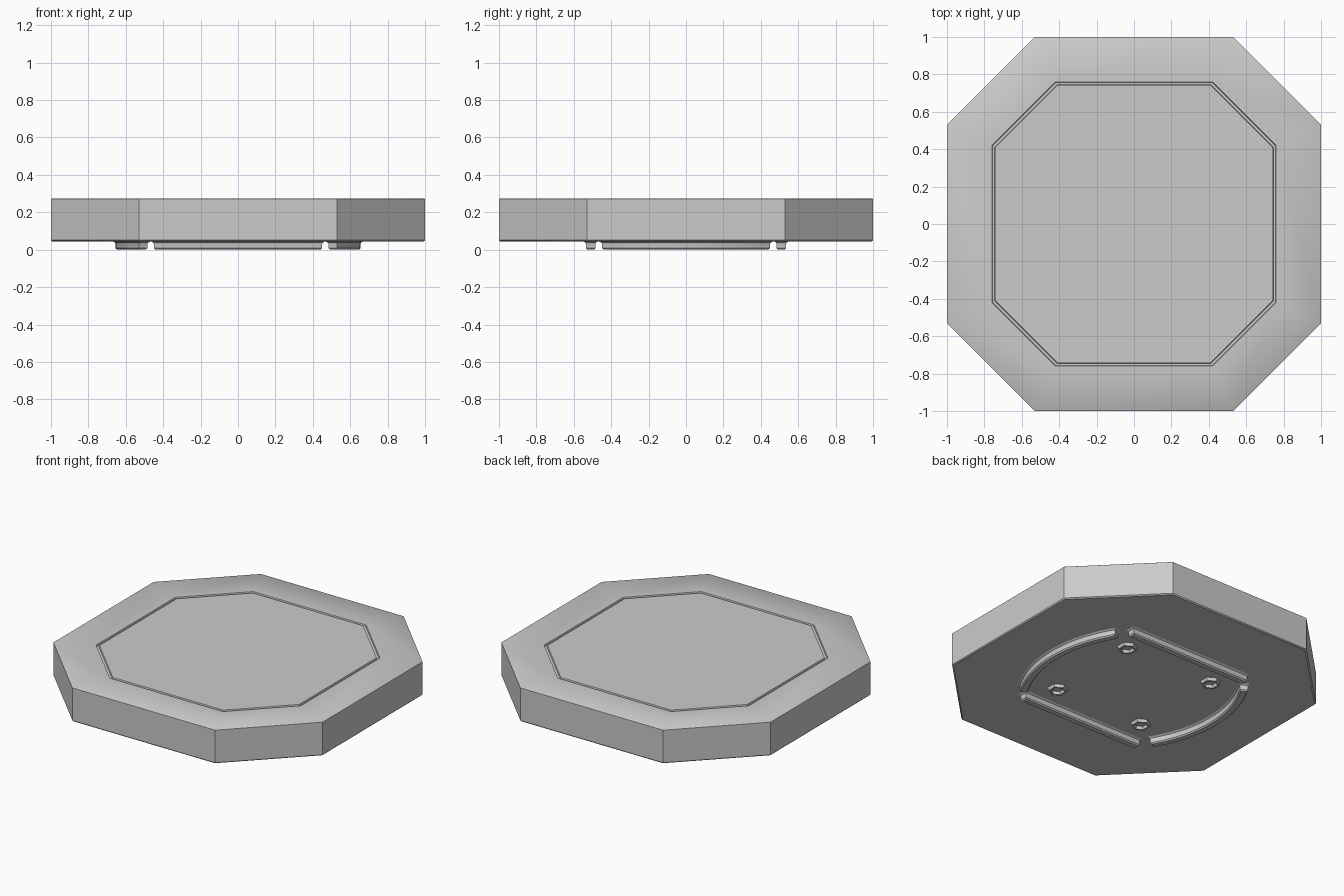
import bpy
import bmesh
from math import pi, sin, cos, asin, radians
from mathutils import Vector

if "Cube" in bpy.data.objects:
    bpy.data.objects.remove(bpy.data.objects["Cube"], do_unlink=True)

grey = bpy.data.materials.new("light grey")
grey.use_nodes = True
colour = (0.6, 0.6, 0.6, 1)
grey.diffuse_color = colour
grey.node_tree.nodes["Principled BSDF"].inputs["Base Color"].default_value = colour

BASE = 0.045  # underside of the slab
TOP = 0.275


def loft(name, loops, closed=False, smooth=None):
    """Skin a list of equal-length loops; cap the ends or join them in a ring."""
    bm = bmesh.new()
    rings = [[bm.verts.new(p) for p in loop] for loop in loops]
    n = len(rings[0])
    pairs = list(zip(rings, rings[1:]))
    if closed:
        pairs.append((rings[-1], rings[0]))
    else:
        bm.faces.new(rings[0])
        bm.faces.new(rings[-1])
    for a, b in pairs:
        for i in range(n):
            j = (i + 1) % n
            bm.faces.new((a[i], a[j], b[j], b[i]))
    bmesh.ops.recalc_face_normals(bm, faces=bm.faces)
    mesh = bpy.data.meshes.new(name)
    bm.to_mesh(mesh)
    bm.free()
    mesh.materials.append(grey)
    obj = bpy.data.objects.new(name, mesh)
    bpy.context.collection.objects.link(obj)
    if smooth:
        bpy.ops.object.select_all(action='DESELECT')
        obj.select_set(True)
        bpy.context.view_layer.objects.active = obj
        bpy.ops.object.shade_smooth_by_angle(angle=radians(smooth))
    return obj


def octagon(half, corner, z):
    quarter = [(half, -corner), (half, corner)]
    points = []
    for _ in range(4):
        points += [(x, y, z) for x, y in quarter]
        quarter = [(-y, x) for x, y in quarter]
    return points


# Slab with chamfered rims and a fine octagonal groove in the top
loft("slab", [
    octagon(0.993, 0.525, BASE),
    octagon(1.0, 0.53, BASE + 0.007),
    octagon(1.0, 0.53, TOP - 0.004),
    octagon(0.994, 0.527, TOP),
    octagon(0.76, 0.42, TOP),
    octagon(0.757, 0.419, TOP - 0.01),
    octagon(0.745, 0.412, TOP - 0.01),
    octagon(0.742, 0.41, TOP),
], smooth=35)

# Foot cross-section: (distance outward, height), flared where it meets the slab
SECTION = [(0.04, BASE + 0.001), (0.028, 0.038), (0.025, 0.03),
           (0.025, 0.008), (0.017, 0)]


def foot(name, path):
    """Raised rib around a centre path, with flared ends as well as sides."""
    path = [Vector(p) for p in path]
    last = len(path) - 1
    tangents = [(path[min(i + 1, last)] - path[max(i - 1, 0)]).normalized()
                for i in range(last + 1)]
    loops = []
    for out, z in SECTION:
        left, right = [], []
        for i, (p, t) in enumerate(zip(path, tangents)):
            stretch = out * ((i == last) - (i == 0))
            side = Vector((-t.y, t.x)) * out
            p = p + t * stretch
            left.append((*(p + side), z))
            right.append((*(p - side), z))
        loops.append(left + right[::-1])
    return loft(name, loops, smooth=25)


# Two straight feet and two bowed feet
RADIUS, APEX, HALF = 0.83, 0.63, 0.415
sweep = asin(HALF / RADIUS)
for s, end, side in ((-1, "front", "right"), (1, "back", "left")):
    foot(end + "_straight_foot", [(-0.425, s * 0.51), (0.425, s * 0.51)])
    arc = [sweep * (i / 8 - 1) for i in range(17)]
    foot(side + "_bowed_foot",
         [(s * (APEX - RADIUS + RADIUS * cos(a)), RADIUS * sin(a)) for a in arc])


def hexagon(x, y, r, z):
    return [(x + r * cos(pi / 6 + k * pi / 3), y + r * sin(pi / 6 + k * pi / 3), z)
            for k in range(6)]


# Four small hexagonal rings under the slab
for x, sx in ((-0.33, "right"), (0.33, "left")):
    for y, sy in ((-0.33, "front"), (0.33, "back")):
        loft(f"{sy}_{sx}_hex_ring", [
            hexagon(x, y, 0.062, BASE + 0.001),
            hexagon(x, y, 0.056, BASE - 0.02),
            hexagon(x, y, 0.044, BASE - 0.02),
            hexagon(x, y, 0.04, BASE + 0.001),
        ], closed=True)
